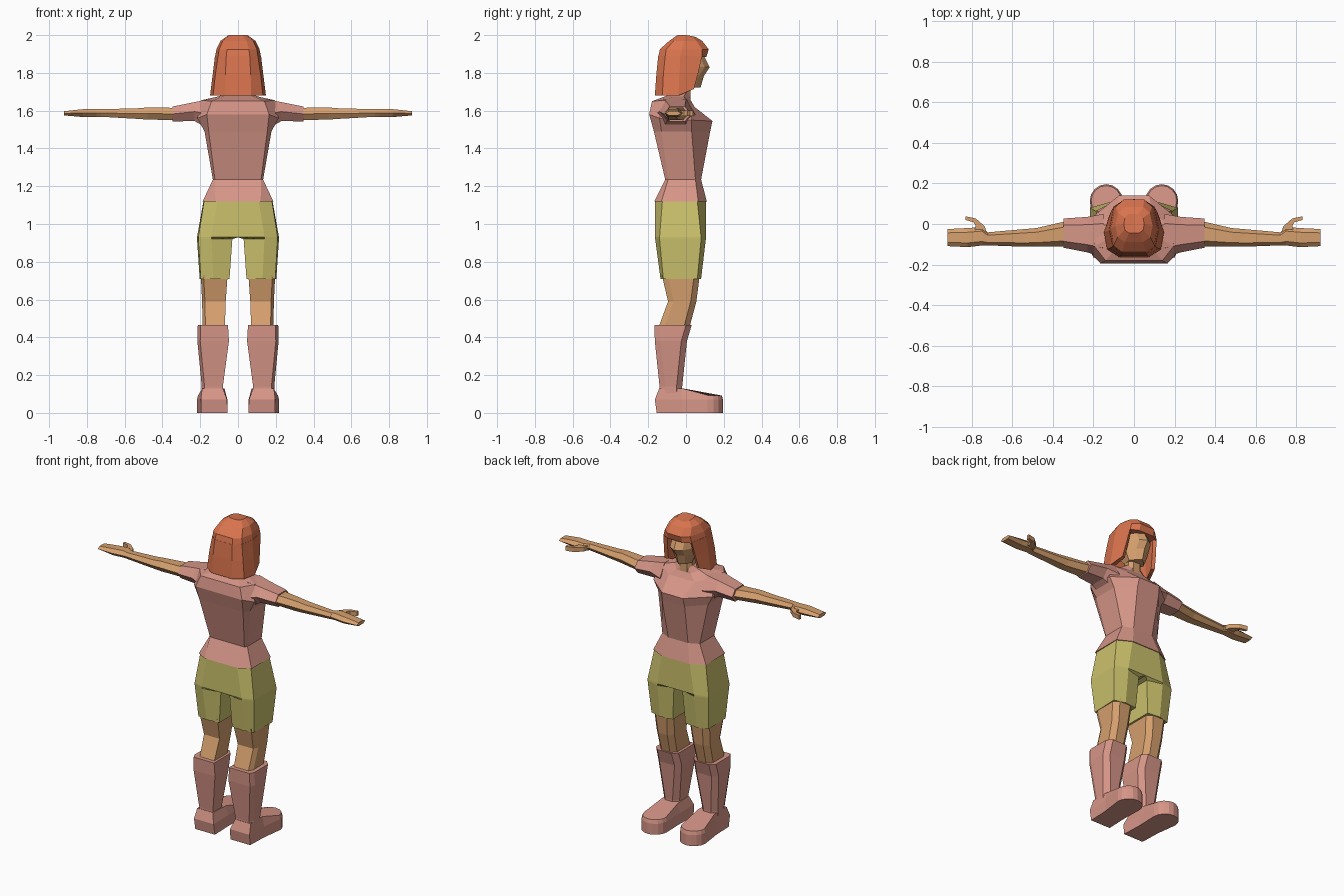
import bpy, bmesh, math


def mat(name, r, g, b):
    lin = lambda c: ((c / 255 + 0.055) / 1.055) ** 2.4
    m = bpy.data.materials.new(name)
    m.diffuse_color = (lin(r), lin(g), lin(b), 1)
    return m


HAIR = mat("orange hair", 217, 116, 78)
PINK = mat("dusty pink cloth", 214, 149, 135)
OLIVE = mat("olive yellow cloth", 203, 193, 108)
SKIN = mat("tan skin", 214, 160, 110)


def loft(name, lofts, material):
    """Skin stacks of rings on the +x side and mirror them across x = 0."""
    bm = bmesh.new()
    for rings in lofts:
        vs = [[bm.verts.new(p) for p in ring] for ring in rings]
        n = len(vs[0])
        for a, b in zip(vs, vs[1:]):
            for i in range(n):
                j = (i + 1) % n
                bm.faces.new((a[i], a[j], b[j], b[i]))
        bm.faces.new(vs[0][::-1])
        bm.faces.new(vs[-1])
    bmesh.ops.recalc_face_normals(bm, faces=bm.faces[:])
    # open the seam on the centre plane
    seam = [f for f in bm.faces if all(abs(v.co.x) < 1e-5 for v in f.verts)]
    bmesh.ops.delete(bm, geom=seam, context='FACES')
    me = bpy.data.meshes.new(name)
    bm.to_mesh(me)
    bm.free()
    me.materials.append(material)
    ob = bpy.data.objects.new(name, me)
    bpy.context.collection.objects.link(ob)
    ob.modifiers.new("Mirror", 'MIRROR')
    return ob


def half(z, *pts):
    """Half ring: (x, y[, z]) from back to front, closed on the centre plane."""
    p = [(q[0], q[1], q[2] if len(q) > 2 else z) for q in pts]
    return [(0, p[0][1], p[0][2])] + p + [(0, p[-1][1], p[-1][2])]


def leg_ring(z, x0, x1, y0, y1, c=0.03):
    """Leg section: wide flat back, slightly chamfered front."""
    return [(x0, y0, z), (x1 - c / 2, y0, z), (x1, y0 + c, z), (x1, y1 - c, z),
            (x1 - c, y1, z), (x0 + c, y1, z), (x0, y1 - c, z)]


def arm_ring(x, y0, y1, z0, z1):
    """Six-sided arm section in the yz plane."""
    m, w = (z0 + z1) / 2, (y1 - y0) * 0.22
    return [(x, y0, m), (x, y0 + w, z1), (x, y1 - w, z1),
            (x, y1, m), (x, y1 - w, z0), (x, y0 + w, z0)]


# Boots: foot with rounded toe, then shaft
def foot_ring(z, heel, x0, x1, k, r):
    pts = [(x0, heel), (x1, heel), (0.20 - k, -0.02)]
    pts += [(0.137 + r * math.cos(i * math.pi / 8), 0.115 + r * math.sin(i * math.pi / 8))
            for i in range(9)]
    pts += [(0.06 + k, -0.02)]
    return [(x, y, z(y)) for x, y in pts]


foot = [foot_ring(lambda y: 0, -0.155, 0.055, 0.195, 0, 0.081),
        foot_ring(lambda y: 0.07, -0.165, 0.058, 0.197, 0, 0.081),
        foot_ring(lambda y: 0.13 if y < 0 else 0.093, -0.142, 0.08, 0.19, 0.012, 0.074)]
shaft = [leg_ring(0.10, 0.082, 0.192, -0.14, -0.02),
         leg_ring(0.14, 0.08, 0.192, -0.14, -0.02),
         leg_ring(0.38, 0.048, 0.215, -0.165, 0.005),
         leg_ring(0.465, 0.053, 0.213, -0.167, 0.03)]
loft("boots", [foot, shaft], PINK)

# Bare legs between boots and shorts
loft("legs", [[leg_ring(0.44, 0.07, 0.187, -0.15, 0.015),
               leg_ring(0.59, 0.065, 0.19, -0.095, 0.055),
               leg_ring(0.73, 0.055, 0.197, -0.128, 0.073)]], SKIN)

# Shorts
loft("shorts", [[
    half(1.12, (0.11, -0.163), (0.18, -0.125), (0.183, 0.06), (0.10, 0.105)),
    half(0.93, (0.14, -0.165), (0.21, -0.14), (0.217, 0.08), (0.13, 0.105)),
    [(0.03, -0.13, 0.92), (0.14, -0.163, 0.92), (0.21, -0.14, 0.92),
     (0.217, 0.08, 0.92), (0.13, 0.105, 0.92), (0.03, 0.08, 0.92)],
    [(0.045, -0.125, 0.71), (0.13, -0.135, 0.71), (0.197, -0.12, 0.71),
     (0.203, 0.06, 0.71), (0.13, 0.08, 0.71), (0.045, 0.07, 0.71)]]], OLIVE)

# Shirt: torso and short sleeves
torso = [
    half(1.12, (0.12, -0.168), (0.187, -0.13), (0.187, 0.065), (0.10, 0.11)),
    half(1.235, (0.122, -0.11), (0.133, -0.095), (0.133, 0.05), (0.07, 0.08)),
    half(1.49, (0.155, -0.17), (0.177, -0.13), (0.177, 0.03), (0.08, 0.128)),
    half(1.58, (0.165, -0.195), (0.215, -0.14, 1.56), (0.21, 0.03, 1.55), (0.075, 0.14, 1.545)),
    half(1.65, (0.14, -0.18), (0.195, -0.11, 1.655), (0.18, 0.0, 1.65), (0.09, 0.045, 1.62)),
    half(1.68, (0.07, -0.10), (0.105, -0.06, 1.675), (0.09, -0.01, 1.675), (0.05, 0.025, 1.655)),
    half(1.70, (0.04, -0.055), (0.05, -0.04), (0.05, 0.0), (0.03, 0.02, 1.68))]
sleeve = [arm_ring(0.15, -0.165, 0.05, 1.50, 1.662),
          arm_ring(0.23, -0.14, 0.035, 1.545, 1.645),
          arm_ring(0.347, -0.117, 0.027, 1.543, 1.622)]
loft("shirt", [torso, sleeve], PINK)

# Arms, with flat hands and thumbs
arm = [arm_ring(0.33, -0.11, 0.015, 1.55, 1.615),
       arm_ring(0.48, -0.112, -0.02, 1.553, 1.617),
       arm_ring(0.54, -0.112, -0.025, 1.557, 1.612),
       arm_ring(0.73, -0.105, -0.042, 1.568, 1.608)]
hand = [arm_ring(0.72, -0.105, -0.042, 1.568, 1.608),
        arm_ring(0.75, -0.106, -0.015, 1.566, 1.61),
        arm_ring(0.82, -0.114, -0.02, 1.566, 1.608),
        arm_ring(0.92, -0.109, -0.025, 1.575, 1.597)]
thumb_outline = [(0.725, -0.05), (0.79, -0.05), (0.78, -0.01), (0.79, 0.008),
                 (0.83, 0.02), (0.83, 0.038), (0.78, 0.027), (0.735, -0.012)]
thumb = [[(x, y, z) for x, y in thumb_outline] for z in (1.572, 1.6)]
loft("arms", [arm, hand, thumb], SKIN)

# Head and neck: the front centre line makes the brow, nose and chin
def face_ring(z, w, front, back):
    return [(0, back, z), (w * 0.7, back, z), (w, 0.02, z),
            (w * 0.5, front - 0.025, z), (0, front, z)]


head = [face_ring(1.722, 0.055, 0.077, -0.04), face_ring(1.785, 0.082, 0.095, -0.08),
        face_ring(1.83, 0.088, 0.125, -0.09), face_ring(1.885, 0.088, 0.098, -0.09),
        face_ring(1.93, 0.07, 0.08, -0.08)]
neck = [half(z, (0.03, -0.05), (0.045, -0.03), (0.045, 0.005), (0.025, 0.025))
        for z in (1.65, 1.78)]
loft("head", [head, neck], SKIN)

# Hair: closed crown with fringe, and a hanging curtain open at the face
crown = [
    half(1.885, (0.062, -0.147), (0.105, -0.11), (0.122, -0.03), (0.10, 0.085), (0.05, 0.108)),
    half(1.925, (0.058, -0.138), (0.10, -0.105), (0.114, -0.02), (0.09, 0.085), (0.05, 0.12)),
    half(1.97, (0.045, -0.088), (0.08, -0.065), (0.092, -0.01), (0.078, 0.055), (0.045, 0.085)),
    half(2.0, (0.025, -0.045), (0.045, -0.03), (0.05, 0.0), (0.045, 0.03, 1.995),
         (0.025, 0.05, 1.99))]


def curtain_ring(z, tip_z, *pts):
    p = [(0, pts[0][1])] + list(pts)
    outer = [(x, y, tip_z if i == len(p) - 1 else z) for i, (x, y) in enumerate(p)]
    return outer + [(x * 0.82, y * 0.85, q) for x, y, q in outer[::-1]]


curtain = [
    curtain_ring(1.68, 1.715, (0.07, -0.165), (0.132, -0.125), (0.148, -0.04), (0.122, 0.042)),
    curtain_ring(1.79, 1.80, (0.067, -0.157), (0.12, -0.12), (0.134, -0.035), (0.112, 0.065)),
    curtain_ring(1.89, 1.89, (0.062, -0.147), (0.105, -0.11), (0.122, -0.03), (0.10, 0.085))]
loft("hair", [crown, curtain], HAIR)
